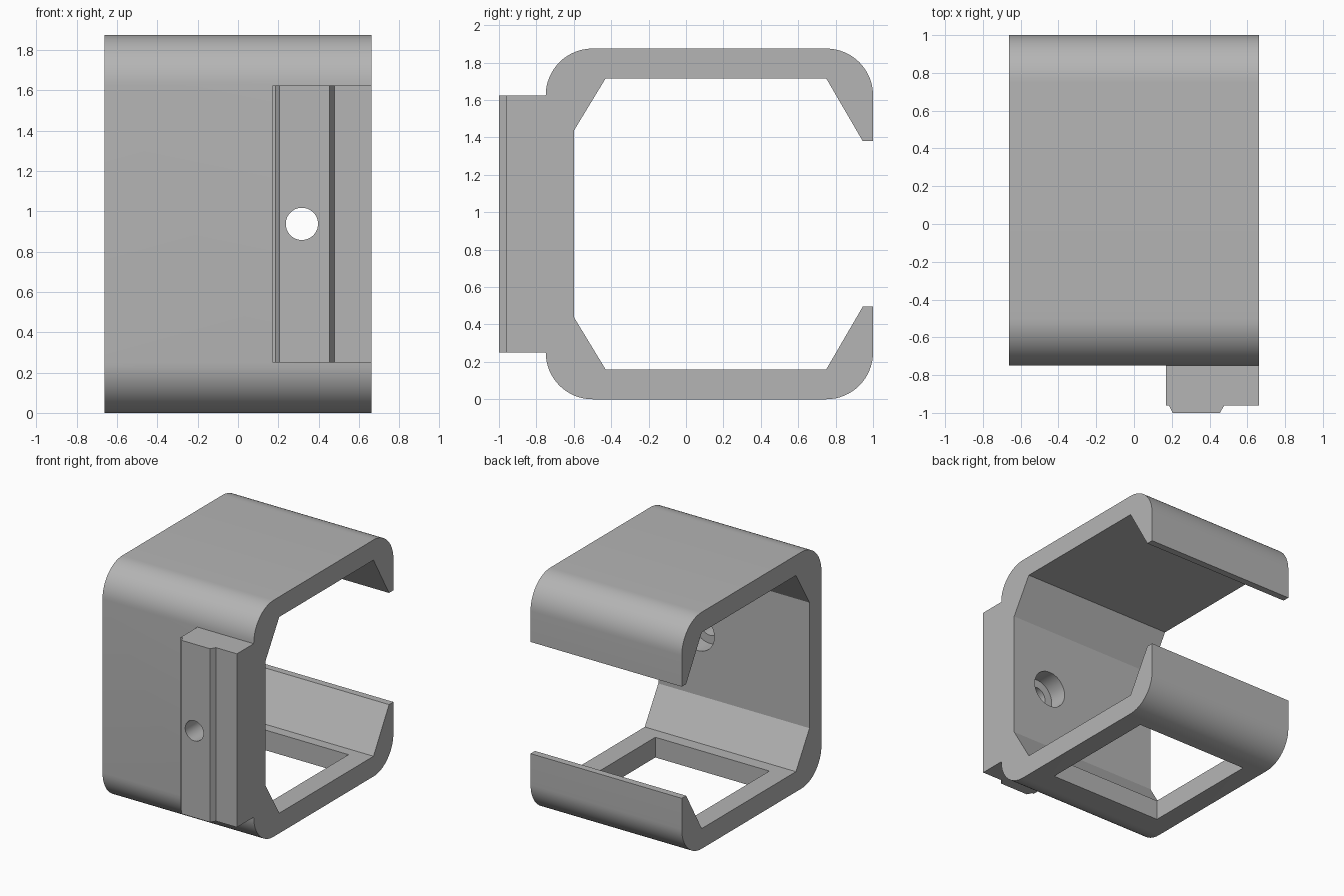
import bpy, bmesh, math
from mathutils import Vector

if "Cube" in bpy.data.objects:
    bpy.data.objects.remove(bpy.data.objects["Cube"], do_unlink=True)

HALF, TOP, FRONT, BACK, RADIUS = 0.663, 1.875, -0.75, 1.0, 0.25

grey = bpy.data.materials.new("light_grey")
grey.use_nodes = True
grey.diffuse_color = (0.46, 0.46, 0.46, 1)
grey.node_tree.nodes["Principled BSDF"].inputs["Base Color"].default_value = (0.46, 0.46, 0.46, 1)


def prism(name, outline, sweep):
    """Solid made by sweeping a closed outline along a vector."""
    bm = bmesh.new()
    face = bm.faces.new([bm.verts.new(p) for p in outline])
    moved = bmesh.ops.extrude_face_region(bm, geom=[face], use_keep_orig=True)["geom"]
    bmesh.ops.translate(bm, vec=sweep, verts=[v for v in moved if isinstance(v, bmesh.types.BMVert)])
    bmesh.ops.recalc_face_normals(bm, faces=bm.faces)
    mesh = bpy.data.meshes.new(name)
    bm.to_mesh(mesh)
    bm.free()
    mesh.materials.append(grey)
    obj = bpy.data.objects.new(name, mesh)
    bpy.context.collection.objects.link(obj)
    return obj


def arc(cy, cz, start):
    """Quarter circle in the side profile, counter-clockwise."""
    steps = 16
    angles = [math.radians(start + 90 * i / steps) for i in range(steps + 1)]
    return [(cy + RADIUS * math.cos(a), cz + RADIUS * math.sin(a)) for a in angles]


def disc(x, y, z, r):
    return [Vector((x + r * math.cos(a), y, z + r * math.sin(a)))
            for a in (math.tau * i / 48 for i in range(48))]


def combine(target, other, operation):
    """Boolean the other solid into the target and discard it."""
    other.hide_render = True
    mod = target.modifiers.new(operation.lower(), "BOOLEAN")
    mod.operation, mod.solver, mod.object = operation, "EXACT", other
    bpy.context.view_layer.objects.active = target
    bpy.ops.object.modifier_apply(modifier=mod.name)
    bpy.data.objects.remove(other, do_unlink=True)


# C-shaped clamp: rounded outside, chamfered inside, open at the back
outer = (arc(BACK - RADIUS, TOP - RADIUS, 0) + arc(FRONT + RADIUS, TOP - RADIUS, 90)
         + arc(FRONT + RADIUS, RADIUS, 180) + arc(BACK - RADIUS, RADIUS, 270))
inner_low = [(BACK, 0.495), (0.945, 0.495), (0.75, 0.16), (-0.43, 0.16), (-0.6, 0.44)]
inner = inner_low + [(y, TOP - z) for y, z in reversed(inner_low)]
clamp = prism("clamp_body", [(-HALF, y, z) for y, z in outer + inner], (2 * HALF, 0, 0))

# Mounting rail on the front, with a bevelled raised strip
rail_plan = [(0.17, -0.68), (0.17, -0.96), (0.185, -0.96), (0.205, -1.0), (0.455, -1.0),
             (0.478, -0.96), (HALF, -0.96), (HALF, -0.68)]
rail = prism("mounting_rail", [(x, y, 0.25) for x, y in rail_plan], (0, 0, TOP - 2 * 0.25))
combine(clamp, rail, "UNION")

# Screw hole with a counterbore on the inside
for name, y, r, depth in (("screw_hole", -1.2, 0.08, 0.8), ("counterbore", -0.75, 0.145, 0.25)):
    combine(clamp, prism(name, disc(0.317, y, TOP / 2, r), (0, depth, 0)), "DIFFERENCE")

# Square window through the floor
corners = [(-0.5, -0.33), (0.5, -0.33), (0.5, 0.67), (-0.5, 0.67)]
window = prism("floor_window", [(x, y, -0.2) for x, y in corners], (0, 0, 0.5))
combine(clamp, window, "DIFFERENCE")

# Smooth the round corners, keep the rest crisp
bpy.ops.object.select_all(action="DESELECT")
clamp.select_set(True)
bpy.context.view_layer.objects.active = clamp
bpy.ops.object.shade_smooth_by_angle(angle=math.radians(20))
